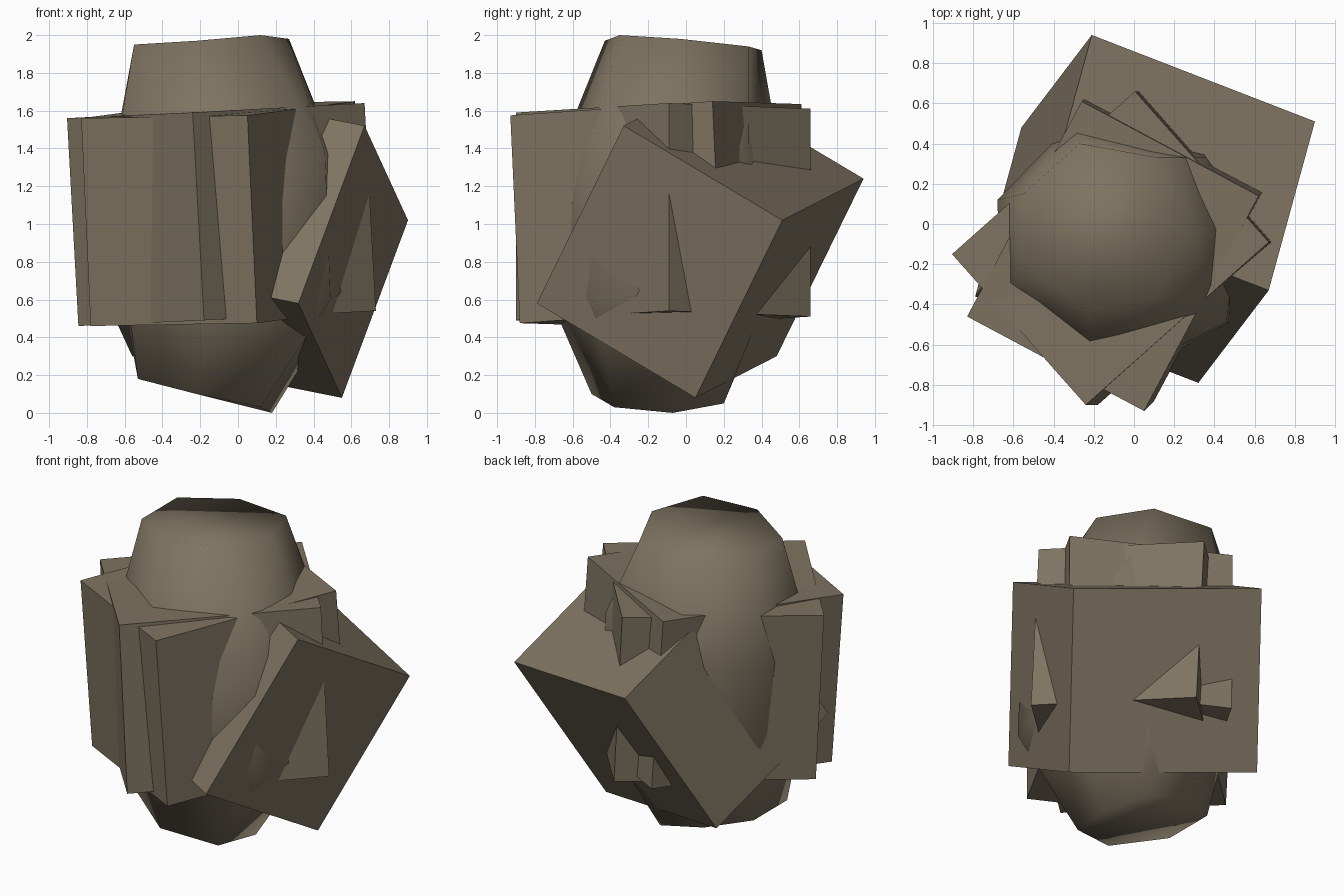
import bpy, bmesh
from mathutils import Matrix, Vector

if "Cube" in bpy.data.objects:
    bpy.data.objects.remove(bpy.data.objects["Cube"])

stone = bpy.data.materials.new("brown_grey_stone")
stone.diffuse_color = (0.21, 0.172, 0.12, 1)
stone.use_nodes = True
stone.node_tree.nodes["Principled BSDF"].inputs["Base Color"].default_value = stone.diffuse_color


def finish(bm, name, smooth=False):
    """Turn a bmesh into a named object with outward normals."""
    bmesh.ops.recalc_face_normals(bm, faces=bm.faces)
    for f in bm.faces:
        f.smooth = smooth
    mesh = bpy.data.meshes.new(name)
    bm.to_mesh(mesh)
    bm.free()
    mesh.materials.append(stone)
    obj = bpy.data.objects.new(name, mesh)
    bpy.context.collection.objects.link(obj)


def block(name, corner, a, b, c):
    """Box standing on one corner with three edge vectors."""
    a, b, c = Vector(a), Vector(b), Vector(c)
    centre = Vector(corner) + (a + b + c) / 2
    m = Matrix((a, b, c)).transposed().to_4x4()
    m.translation = centre
    bm = bmesh.new()
    bmesh.ops.create_cube(bm, size=1, matrix=m)
    finish(bm, name)


def boulder(name, rings):
    """Rounded rock lofted through rings of equal side count."""
    bm = bmesh.new()
    loops = [[bm.verts.new(p) for p in ring] for ring in rings]
    for lo, hi in zip(loops, loops[1:]):
        n = len(lo)
        for i in range(n):
            j = (i + 1) % n
            bm.faces.new((lo[i], lo[j], hi[j], hi[i]))
    bm.faces.new(loops[0][::-1])
    bm.faces.new(loops[-1])
    finish(bm, name, smooth=True)


# Seven-sided smooth core, bottom to top
boulder("core_rock", [
    [(.18, -.07, .0), (.05, .2, .05), (-.27, .2, .12), (-.53, .05, .18),
     (-.53, -.3, .18), (-.22, -.5, .1), (.12, -.38, .03)],
    [(.6, 0, .68), (.28, .44, .65), (-.28, .48, .72), (-.63, .12, .72),
     (-.6, -.37, .72), (-.1, -.77, .72), (.49, -.5, .6)],
    [(.52, -.02, 1.35), (.36, .33, 1.42), (-.3, .51, 1.3), (-.68, .12, 1.25),
     (-.66, -.35, 1.3), (-.22, -.7, 1.3), (.46, -.49, 1.38)],
    [(.27, -.03, 1.98), (.12, .33, 1.94), (-.27, .4, 1.92), (-.55, .15, 1.95),
     (-.55, -.22, 1.95), (-.22, -.43, 1.97), (.12, -.35, 2.0)],
])

# Three equal blocks turned at different angles through the core
block("tilted_block", (.32, -.79, .58),
      (.23, .84, -.5), (.35, .46, .94), (-1.11, .43, .22))
block("left_block", (-.905, -.15, 1.56),
      (.665, -.75, .03), (.91, .81, .05), (.06, 0, -1.1))
block("front_block", (-.83, -.46, 1.56),
      (.88, -.47, .015), (.57, 1.07, .075), (.05, .05, -1.1))
